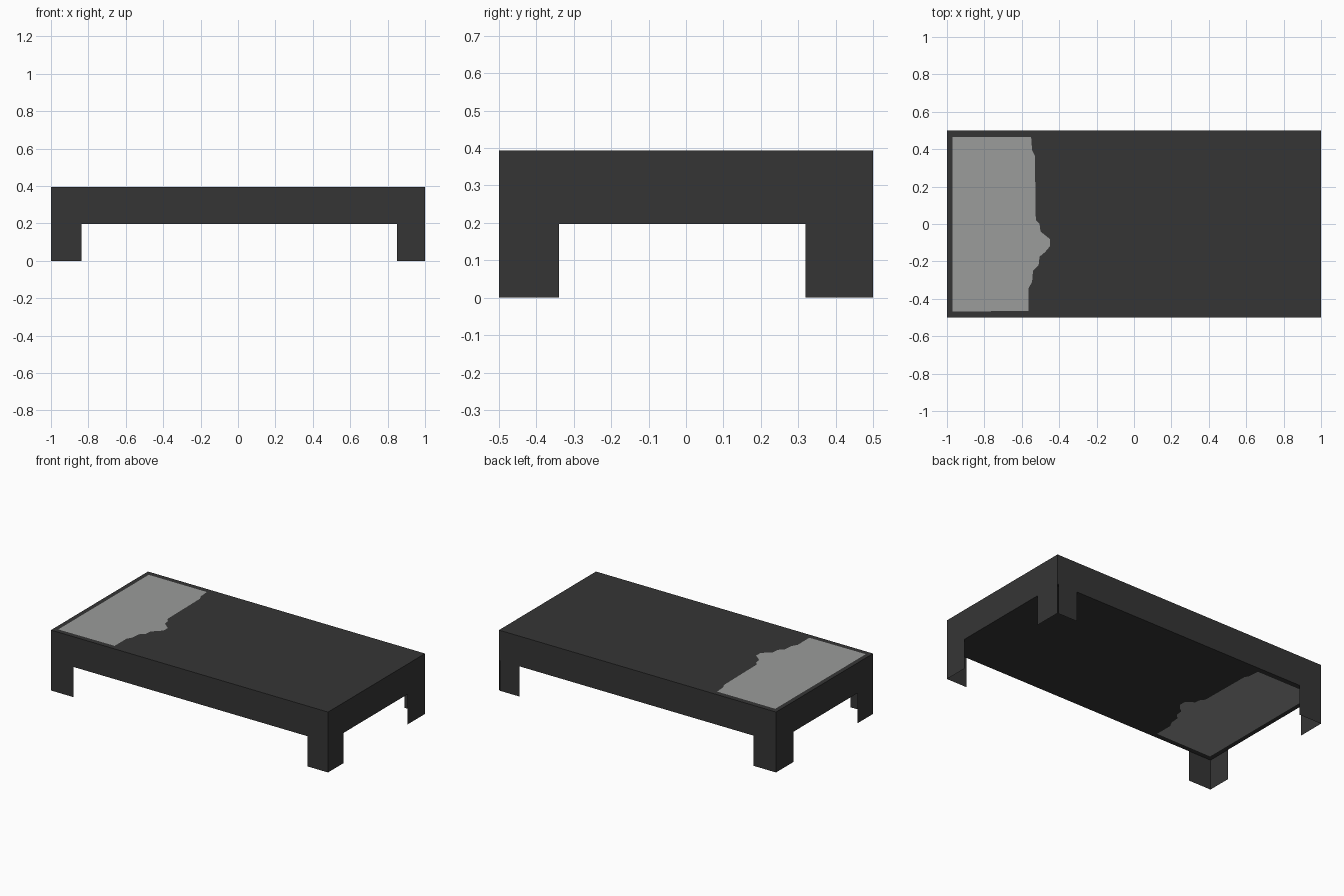
import bpy, bmesh

if "Cube" in bpy.data.objects:
    bpy.data.objects.remove(bpy.data.objects["Cube"])

TOP, UNDER = 0.394, 0.197

def material(name, rgb):
    m = bpy.data.materials.new(name)
    m.diffuse_color = (*rgb, 1)
    m.use_nodes = True
    m.node_tree.nodes["Principled BSDF"].inputs["Base Color"].default_value = m.diffuse_color
    return m

charcoal = material("charcoal", (0.036, 0.036, 0.036))
light_grey = material("light_grey", (0.325, 0.332, 0.325))

def finish(name, bm):
    me = bpy.data.meshes.new(name)
    bm.to_mesh(me)
    bm.free()
    me.materials.append(charcoal)
    me.materials.append(light_grey)
    ob = bpy.data.objects.new(name, me)
    bpy.context.collection.objects.link(ob)
    return ob

# Outlines of the slab and of the worn pale patch at its left end
RIM = [(-1, -.5), (1, -.5), (1, .5), (-1, .5)]
PATCH = [(-.97, .465), (-.55, .465), (-.545, .395), (-.53, .365), (-.525, .02),
         (-.505, 0), (-.5, -.04), (-.45, -.08), (-.45, -.12), (-.475, -.15),
         (-.505, -.175), (-.51, -.22), (-.54, -.25), (-.545, -.31),
         (-.565, -.345), (-.565, -.465), (-.97, -.468)]

def loop(bm, pts, z):
    vs = [bm.verts.new((x, y, z)) for x, y in pts]
    es = [bm.edges.new((vs[i], vs[(i + 1) % len(vs)])) for i in range(len(vs))]
    return vs, es

def patched_panel(name, z, up):
    """Flat panel with the patch set flush into it."""
    bm = bmesh.new()
    _, rim = loop(bm, RIM, z)
    inner, hole = loop(bm, PATCH, z)
    bmesh.ops.triangle_fill(bm, edges=rim + hole, use_beauty=True, normal=(0, 0, up))
    bm.faces.new(inner).material_index = 1
    bm.normal_update()
    for f in bm.faces:
        if f.normal.z * up < 0:
            f.normal_flip()
    return finish(name, bm)

patched_panel("table_top", TOP, 1)
patched_panel("underside", UNDER, -1)

# Skirt around the slab
bm = bmesh.new()
for i in range(4):
    (x0, y0), (x1, y1) = RIM[i], RIM[(i + 1) % 4]
    bm.faces.new([bm.verts.new(p) for p in
                  ((x0, y0, UNDER), (x1, y1, UNDER), (x1, y1, TOP), (x0, y0, TOP))])
bmesh.ops.remove_doubles(bm, verts=bm.verts, dist=1e-5)
finish("skirt", bm)

# Legs: thin L-shaped sheets at each corner
def leg(name, sx, sy, x_in, y_in, gap=0):
    bm = bmesh.new()
    x, y = sx, sy * .5
    for (ax, ay), (bx, by) in (((x_in, y), (x - sx * gap, y)), ((x, y), (x, y_in))):
        f = bm.faces.new([bm.verts.new(p) for p in
                          ((ax, ay, 0), (bx, by, 0), (bx, by, UNDER), (ax, ay, UNDER))])
        f.normal_update()
        if f.normal.x * sx + f.normal.y * sy < 0:
            f.normal_flip()
    finish(name, bm)

leg("front_left_leg", -1, -1, -.838, -.34)
leg("front_right_leg", 1, -1, .851, -.34)
leg("back_left_leg", -1, 1, -.838, .319)
leg("back_right_leg", 1, 1, .851, .319, gap=.008)
